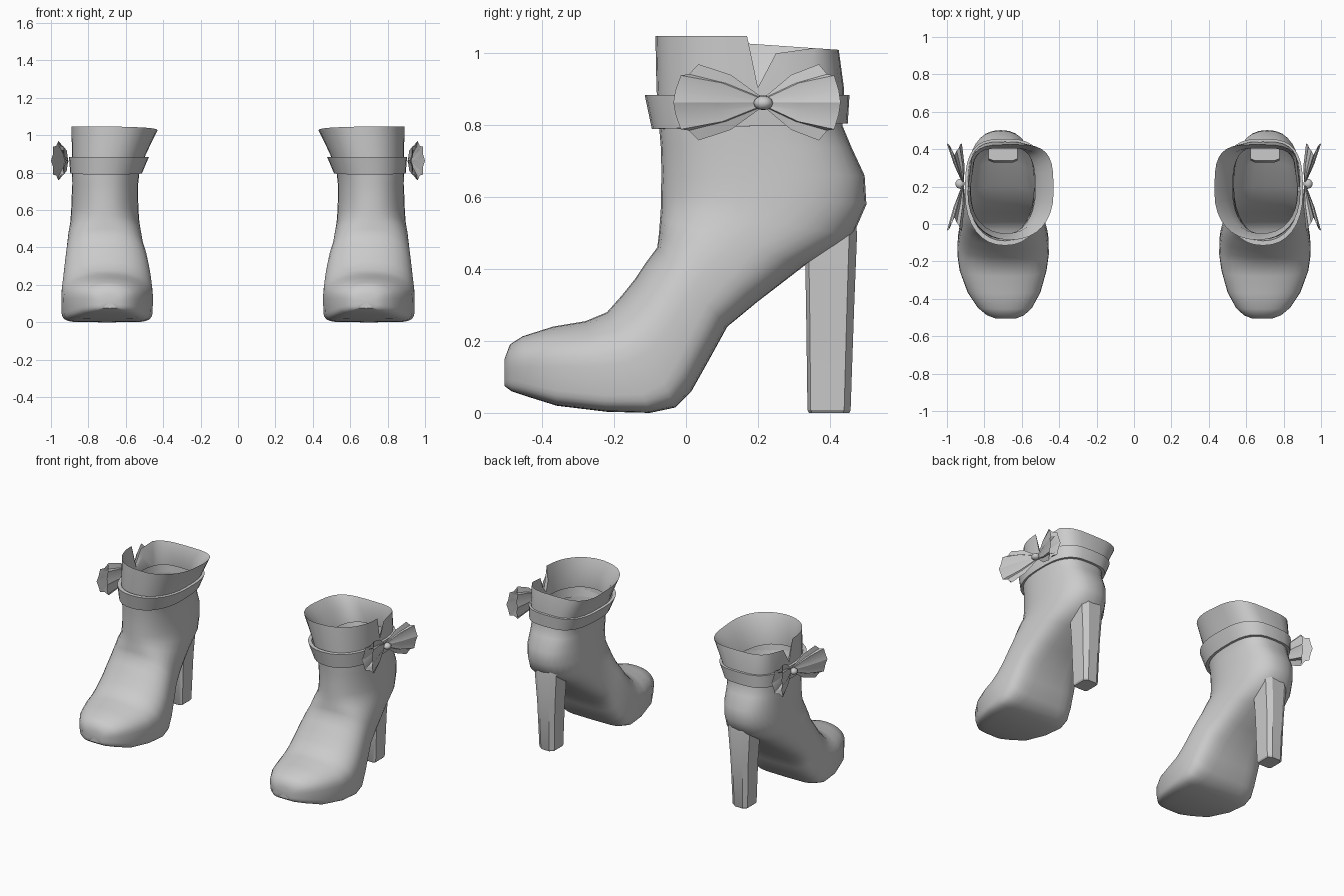
import bpy, bmesh
from math import sin, cos, pi, radians
from mathutils import Vector

cube = bpy.data.objects.get("Cube")
if cube:
    bpy.data.objects.remove(cube)

# One plain grey material
grey = bpy.data.materials.new("plain_grey")
grey.use_nodes = True
GREY = (0.6, 0.6, 0.6, 1)
grey.diffuse_color = GREY
grey.node_tree.nodes["Principled BSDF"].inputs["Base Color"].default_value = GREY
N = 32


def ring(ty, tz, by, bz, half, cx, p):
    """Closed section from a front/top point to a back/bottom point; p squares the back half."""
    top, low = Vector((cx, ty, tz)), Vector((cx, by, bz))
    mid, axis = (top + low) / 2, (top - low) / 2
    pts = []
    for i in range(N):
        t = 2 * pi * i / N
        c, s = cos(t), sin(t)
        e = p if c < 0 else 0.9
        u = abs(c) ** e * (1 if c > 0 else -1)
        w = abs(s) ** e * (1 if s > 0 else -1)
        pts.append(mid + axis * u + Vector((half * w, 0, 0)))
    return pts


def loft(name, rings, side, caps=(), closed=False, angle=40):
    """Skin a list of rings, cap the chosen ends; side mirrors the part across x."""
    bm = bmesh.new()
    rows = [[bm.verts.new((p.x * side, p.y, p.z)) for p in r] for r in rings]
    pairs = list(zip(rows, rows[1:]))
    if closed:
        pairs.append((rows[-1], rows[0]))
    for end in caps:
        bmesh.ops.poke(bm, faces=[bm.faces.new(rows[end])])
    for a, b in pairs:
        for i in range(len(a)):
            j = (i + 1) % len(a)
            bm.faces.new((a[i], a[j], b[j], b[i]))
    bmesh.ops.recalc_face_normals(bm, faces=bm.faces)
    mesh = bpy.data.meshes.new(name)
    bm.to_mesh(mesh)
    bm.free()
    ob = bpy.data.objects.new(name, mesh)
    bpy.context.collection.objects.link(ob)
    mesh.materials.append(grey)
    finish(ob, angle)


def finish(ob, angle):
    bpy.ops.object.select_all(action='DESELECT')
    ob.select_set(True)
    bpy.context.view_layer.objects.active = ob
    bpy.ops.object.shade_smooth_by_angle(angle=radians(angle))


# Toe to ankle: front y, z, back y, z, half width, centre x, squareness
BODY = [
    (-.505, .15, -.505, .075, .055, .685, .5),
    (-.49, .19, -.485, .06, .1, .687, .4),
    (-.455, .213, -.44, .045, .145, .69, .35),
    (-.37, .24, -.36, .02, .195, .695, .3),
    (-.28, .255, -.22, .003, .232, .7, .28),
    (-.22, .28, -.1, 0, .245, .7, .28),
    (-.18, .325, -.03, .015, .243, .7, .35),
    (-.14, .375, .015, .06, .237, .7, .45),
    (-.11, .42, .06, .14, .228, .702, .5),
    (-.08, .46, .115, .24, .217, .705, .55),
    (-.075, .5, .2, .31, .205, .71, .6),
    (-.072, .54, .33, .41, .195, .712, .7),
    (-.07, .57, .465, .495, .185, .712, .8),
    (-.07, .61, .502, .58, .18, .712, .85),
    (-.068, .66, .497, .66, .178, .712, .8),
    (-.07, .74, .46, .74, .176, .71, .75),
]
# Cuff going up to the rim, then folding down inside
CUFF = [
    (-.075, .8, .435, .8, .18, .707, .7),
    (-.082, .9, .44, .9, .198, .69, .6),
    (-.085, 1.045, .425, 1.01, .23, .66, .55),
    (-.05, .96, .405, .95, .192, .683, .55),
    (-.055, .86, .415, .86, .172, .7, .65),
]
# Band: outer bottom, outer top, inner top, inner bottom
BAND = [
    (-.095, .79, .45, .805, .192, .705, .65),
    (-.115, .885, .455, .885, .214, .69, .65),
    (-.09, .885, .435, .885, .195, .69, .65),
    (-.07, .79, .43, .805, .172, .705, .65),
]


def heel(name, side):
    """Tapered post with chamfered corners."""
    shape = ((-.7, -1), (.7, -1), (1, -.85), (1, .7), (.55, 1), (-.55, 1), (-1, .7), (-1, -.85))
    rings = []
    for z, y0, y1, half in ((0, .342, .454, .048), (.008, .338, .458, .054),
                            (.3, .334, .468, .064), (.5, .33, .476, .078), (.54, .34, .47, .078)):
        cy, d = (y0 + y1) / 2, (y1 - y0) / 2
        rings.append([Vector((.7 + a * half, cy + b * d, z)) for a, b in shape])
    loft(name, rings, side, caps=(0, -1), angle=30)


def bow_lobe(name, side, direction, length):
    """Pleated hollow fan that opens away from the knot."""
    def section(size, reach, x, fold):
        pts = []
        for i in range(16):
            a = 2 * pi * i / 16
            k = size * (1 - fold * (i % 2))
            d = reach * length * (.72 + .28 * abs(cos(a)))
            pts.append(Vector((x + .04 * k * cos(a), .215 + direction * d, .864 + .106 * k * sin(a))))
        return pts
    rings = [section(.18, .06, .915, .1), section(.72, .5, .936, .25),
             section(1, 1, .96, .2), section(.75, .92, .957, .2),
             section(.15, .25, .925, 0)]
    loft(name, rings, side, caps=(0, -1), angle=25)


for label, side in (("left", 1), ("right", -1)):
    rings = [ring(*s) for s in BODY + CUFF]
    # Cuff split: high front panel, notch on the outer side, low back panel
    rim, fold = rings[len(BODY) + 2], rings[len(BODY) + 3]
    for v in rim[:9]:
        v.z = 1.048
    rim[9].y, rim[9].z = .2, .905
    rim[10].y, rim[10].z = .25, 1.0
    fold[9].y, fold[9].z = .2, .89
    fold[10].y = .25
    loft(label + "_boot", rings, side, caps=(0,))
    loft(label + "_strap", [ring(*s) for s in BAND], side, closed=True)
    heel(label + "_heel", side)
    bow_lobe(label + "_bow_front", side, -1, .25)
    bow_lobe(label + "_bow_back", side, 1, .215)
    # Bow knot
    bpy.ops.mesh.primitive_uv_sphere_add(segments=10, ring_count=6, radius=1,
                                         location=(.93 * side, .215, .862))
    knot = bpy.context.object
    knot.name = label + "_bow_knot"
    knot.scale = (.025, .027, .02)
    knot.data.materials.append(grey)
    finish(knot, 40)
